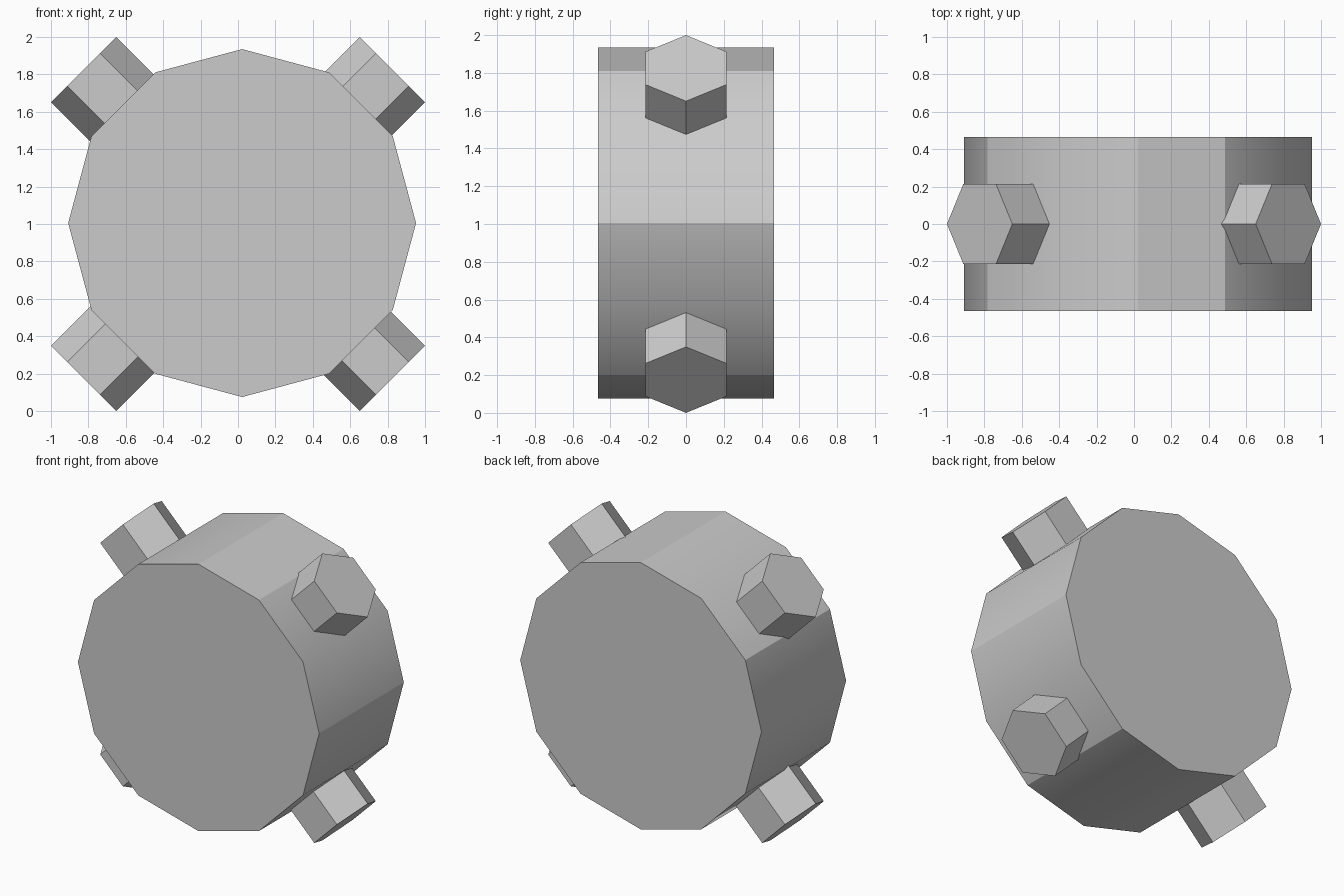
import bpy
from math import radians, cos, sin
from mathutils import Matrix, Vector

cube = bpy.data.objects.get("Cube")
if cube:
    bpy.data.objects.remove(cube, do_unlink=True)

# Plain grey used for every part
GREY = (0.6, 0.6, 0.6, 1.0)
grey = bpy.data.materials.new("light_grey")
grey.use_nodes = True
grey.diffuse_color = GREY
grey.node_tree.nodes["Principled BSDF"].inputs["Base Color"].default_value = GREY


def prism(name, sides, radius, depth, matrix):
    """Flat-ended prism along its local z axis, first corner on local y."""
    bpy.ops.mesh.primitive_cylinder_add(vertices=sides, radius=radius, depth=depth)
    obj = bpy.context.object
    obj.name = name
    obj.data.transform(matrix)
    obj.data.materials.append(grey)
    return obj


# Drum: twelve-sided, lying along y with a corner at the top
DRUM = Vector((0.022, 0, 1.005))
drum = prism("drum", 12, 0.93, 0.932,
             Matrix.Translation(DRUM) @ Matrix.Rotation(radians(90), 4, "X"))

# Drum sides are rounded in shading, with a few hard creases along the length
for face in drum.data.polygons:
    face.use_smooth = abs(face.normal.y) < 0.5
creases = [Vector((cos(radians(a)), 0, sin(radians(a)))) for a in (0, 60, 90, 150, -60)]
for edge in drum.data.edges:
    a, b = (drum.data.vertices[i].co for i in edge.vertices)
    middle = (a + b) / 2 - DRUM
    rim = abs(a.y - b.y) < 0.1
    edge.use_edge_sharp = rim or any(middle.normalized().dot(c) > 0.99 for c in creases)

# Pegs: four hexagonal studs pointing out along the diagonals
INNER, OUTER = 0.82, 1.167
for name, angle in (("upper_left_peg", 45), ("lower_left_peg", 135),
                    ("lower_right_peg", 225), ("upper_right_peg", 315)):
    place = (Matrix.Translation((0, 0, 1))
             @ Matrix.Rotation(radians(angle), 4, "Y")
             @ Matrix.Translation((0, 0, (INNER + OUTER) / 2))
             @ Matrix.Rotation(radians(90), 4, "Z"))
    prism(name, 6, 0.247, OUTER - INNER, place)
